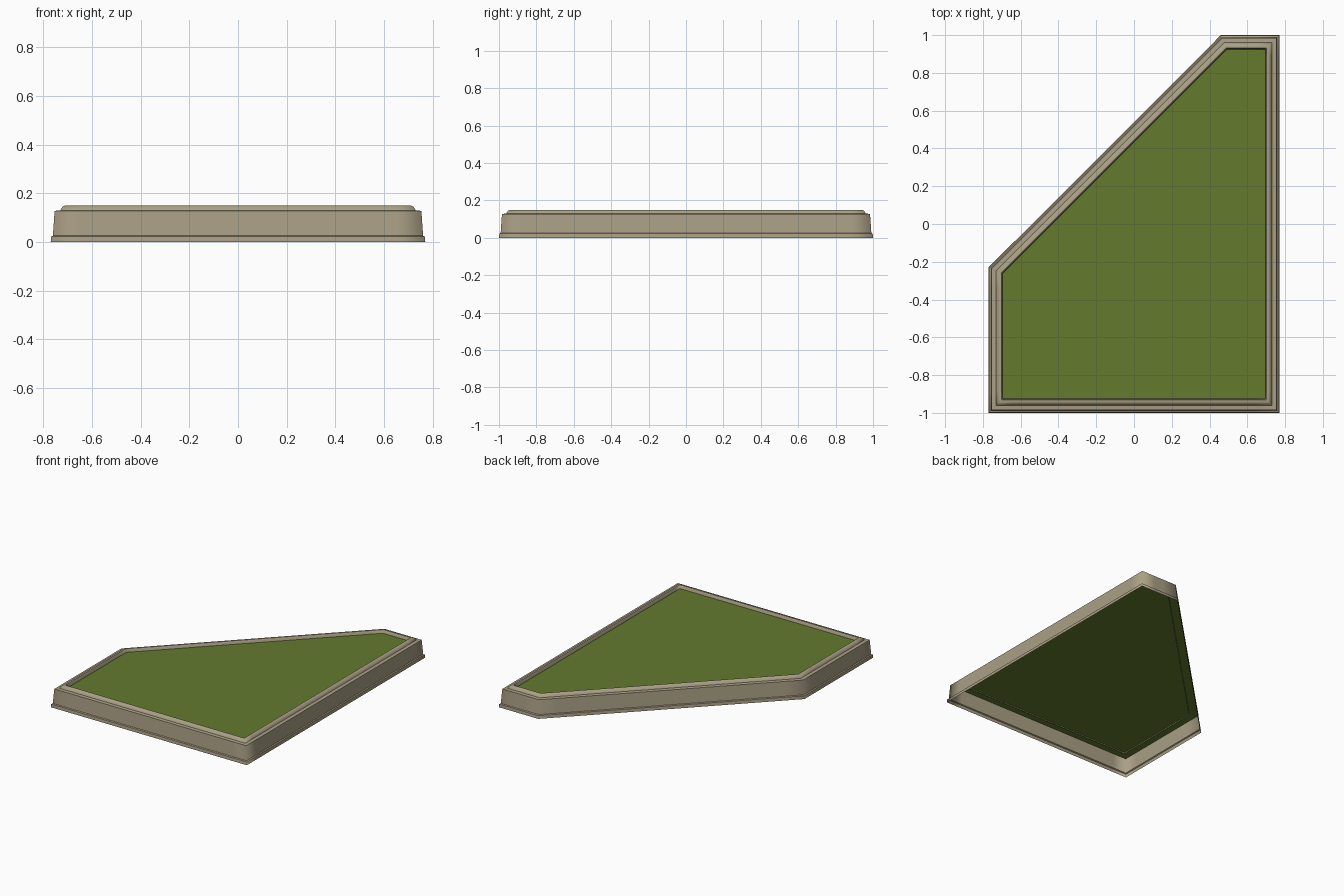
import bpy, bmesh
from mathutils import Vector

if "Cube" in bpy.data.objects:
    bpy.data.objects.remove(bpy.data.objects["Cube"])


def material(name, rgb):
    m = bpy.data.materials.new(name)
    m.diffuse_color = (*rgb, 1)
    m.use_nodes = True
    m.node_tree.nodes["Principled BSDF"].inputs["Base Color"].default_value = m.diffuse_color
    return m


STONE = material("tan stone", (0.40, 0.35, 0.235))
GRASS = material("grass green", (0.125, 0.195, 0.027))

# Footprint, counter-clockwise
CORNERS = [Vector(p) for p in
           [(-0.77, -1), (0.77, -1), (0.77, 1), (0.46, 1), (-0.77, -0.23)]]


def inset(points, d):
    """Mitred inward offset of a closed counter-clockwise outline."""
    out = []
    n = len(points)
    for i, p in enumerate(points):
        a = (p - points[i - 1]).normalized()
        b = (points[(i + 1) % n] - p).normalized()
        na, nb = Vector((-a.y, a.x)), Vector((-b.y, b.x))
        out.append(p + (na + nb) * (d / (1 + na.dot(nb))))
    return out


def finish(bm, name, mat):
    me = bpy.data.meshes.new(name)
    bm.to_mesh(me)
    bm.free()
    me.materials.append(mat)
    ob = bpy.data.objects.new(name, me)
    bpy.context.collection.objects.link(ob)
    return ob


# Outline with support points beside each corner, so shading rounds only there
path = []
for i, p in enumerate(CORNERS):
    before = (CORNERS[i - 1] - p).normalized()
    after = (CORNERS[(i + 1) % len(CORNERS)] - p).normalized()
    path += [p + before * 0.12, p, p + after * 0.12]

# Kerb cross-section: (inset from outline, height)
PROFILE = [(0, 0), (0.002, 0.022), (0.009, 0.026), (0.016, 0.128),
           (0.040, 0.130), (0.043, 0.138), (0.050, 0.146), (0.059, 0.150),
           (0.068, 0.149), (0.073, 0.142), (0.076, 0.118)]

# Kerb: hollow shell swept around the outline
bm = bmesh.new()
rings = [[bm.verts.new((q.x, q.y, z)) for q in inset(path, d)]
         for d, z in PROFILE]
n = len(path)
for lo, hi in zip(rings, rings[1:]):
    for i in range(n):
        j = (i + 1) % n
        f = bm.faces.new((lo[i], lo[j], hi[j], hi[i]))
        f.smooth = True
bm.normal_update()
# Hard creases run along the kerb only; corners stay soft
for ring in rings:
    for i in range(n):
        e = bm.edges.get((ring[i], ring[(i + 1) % n]))
        if len(e.link_faces) == 2 and e.calc_face_angle() > 0.75:
            e.smooth = False
finish(bm, "kerb", STONE)

# Lawn: flat sheet tucked under the kerb top
bm = bmesh.new()
bm.faces.new([bm.verts.new((p.x, p.y, 0.127)) for p in inset(CORNERS, 0.017)])
bm.normal_update()
finish(bm, "lawn", GRASS)
